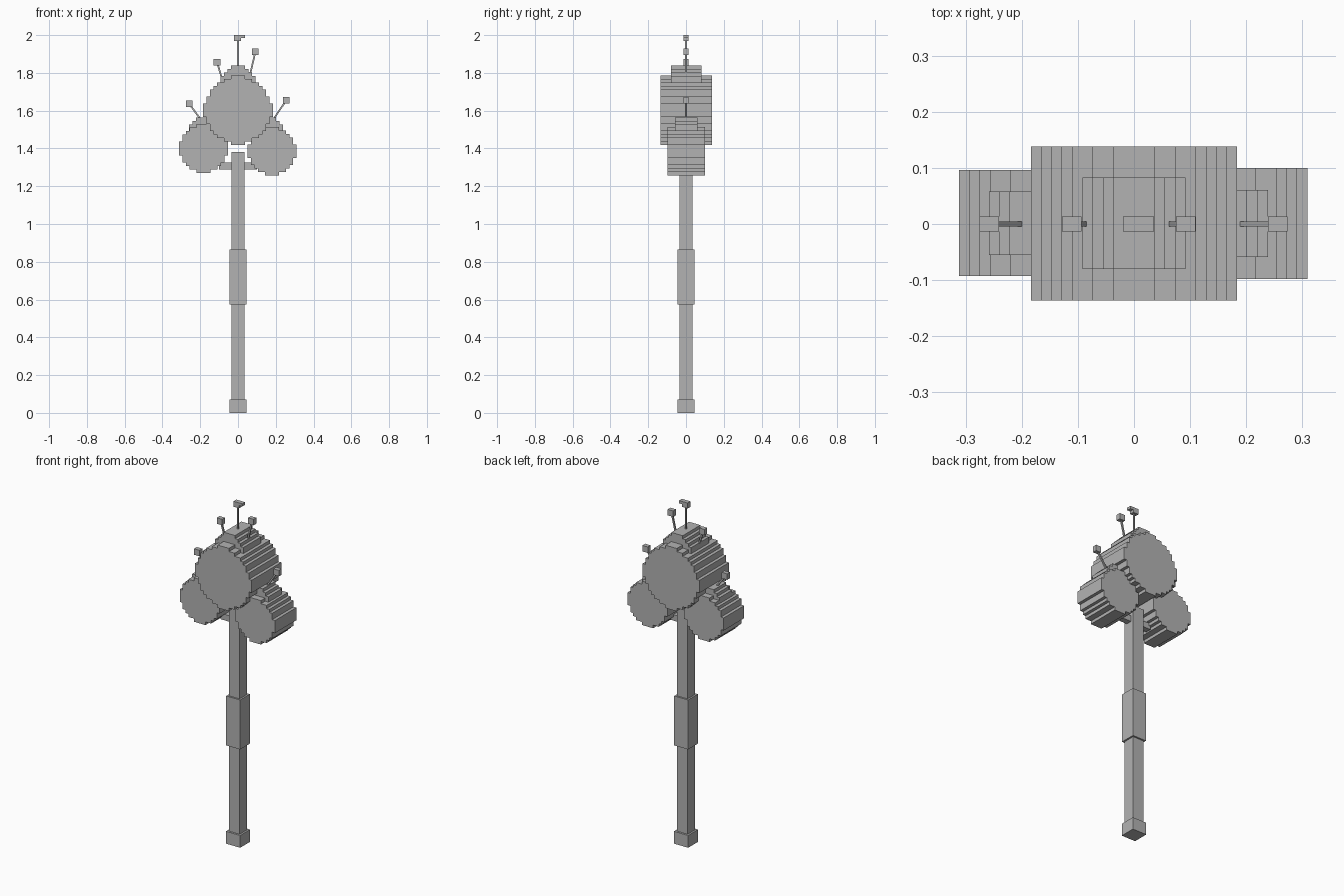
import bpy
import bmesh
from mathutils import Vector

cube = bpy.data.objects.get("Cube")
if cube:
    bpy.data.objects.remove(cube, do_unlink=True)

GREY = (0.45, 0.45, 0.45, 1.0)
mat = bpy.data.materials.new("plain grey")
mat.use_nodes = True
mat.diffuse_color = GREY
mat.node_tree.nodes["Principled BSDF"].inputs["Base Color"].default_value = GREY
STEP = 0.0184  # width of one stair step on the round heads


def finish(name, bm):
    bmesh.ops.recalc_face_normals(bm, faces=bm.faces)
    mesh = bpy.data.meshes.new(name)
    bm.to_mesh(mesh)
    bm.free()
    mesh.materials.append(mat)
    ob = bpy.data.objects.new(name, mesh)
    bpy.context.collection.objects.link(ob)
    return ob


def box(name, center, size):
    bm = bmesh.new()
    bmesh.ops.create_cube(bm, size=1)
    bmesh.ops.scale(bm, vec=size, verts=bm.verts)
    bmesh.ops.translate(bm, vec=center, verts=bm.verts)
    return finish(name, bm)


def stepped_drum(name, x, z, heights, y0, y1):
    """Stair-stepped disc: heights are half-heights of columns from the middle out."""
    quarter = []
    for i, h in enumerate(heights):
        for p in ((i, h), (i + 1, h)):
            if i and quarter[-1] == p:
                continue
            quarter.append(p)
    quarter = [p for p in quarter if p[0] > 0]
    # drop points lying in the middle of a flat run
    corners = [p for k, p in enumerate(quarter)
               if not (0 < k < len(quarter) - 1
                       and quarter[k - 1][1] == p[1] == quarter[k + 1][1])]
    if len(corners) > 1 and corners[0][1] == corners[1][1]:
        corners.pop(0)
    top = [(-a, b) for a, b in reversed(corners)] + corners
    outline = top + [(a, -b) for a, b in reversed(top)]
    bm = bmesh.new()
    face = bm.faces.new([bm.verts.new((x + a * STEP, y0, z + b * STEP))
                         for a, b in outline])
    new = bmesh.ops.extrude_face_region(bm, geom=[face])["geom"]
    bmesh.ops.translate(bm, vec=(0, y1 - y0, 0),
                        verts=[v for v in new if isinstance(v, bmesh.types.BMVert)])
    return finish(name, bm)


def rod(name, start, end, width=0.009):
    a, b = Vector((start[0], 0, start[1])), Vector((end[0], 0, end[1]))
    ob = box(name, (0, 0, 0), (width, width, (b - a).length))
    ob.location = (a + b) / 2
    ob.rotation_euler = (b - a).to_track_quat("Z", "Y").to_euler()


# Shaft with pommel, grip and cross bar
box("shaft", (0, 0, 0.69), (0.07, 0.07, 1.38))
box("pommel", (0, 0, 0.036), (0.092, 0.092, 0.072))
box("grip", (0, 0, 0.72), (0.09, 0.09, 0.29))
box("cross_bar", (0, 0, 1.307), (0.2, 0.035, 0.035))

# Large round head and its crown
stepped_drum("main_head", 0, 1.602, (10, 10, 9, 9, 8, 8, 7, 6, 4, 2), -0.136, 0.138)
stepped_drum("main_crown", 0, 1.748, (5, 5, 4, 3, 2), -0.08, 0.083)

# Side heads with smaller crowns
SIDE = (7, 7, 6, 6, 5, 4, 2)
CROWN = (4, 4, 3, 2)
stepped_drum("left_head", 0.18, 1.385, SIDE, -0.098, 0.1)
stepped_drum("left_crown", 0.165, 1.49, CROWN, -0.059, 0.061)
stepped_drum("right_head", -0.183, 1.4, SIDE, -0.093, 0.096)
stepped_drum("right_crown", -0.185, 1.49, CROWN, -0.055, 0.058)

# Antennae: rod foot and tip block centre
antennae = {
    "inner_right": ((-0.085, 1.77), (-0.111, 1.857)),
    "inner_left": ((0.066, 1.8), (0.092, 1.911)),
    "outer_right": ((-0.195, 1.55), (-0.258, 1.636)),
    "outer_left": ((0.185, 1.55), (0.256, 1.656)),
}
for name, (foot, tip) in antennae.items():
    rod(name + "_antenna", foot, tip)
    box(name + "_tip", (tip[0], 0, tip[1]), (0.035, 0.026, 0.035))
rod("top_antenna", (0, 1.82), (0, 1.98))
box("top_tip", (-0.002, 0, 1.984), (0.036, 0.026, 0.032))
box("top_tip_flag", (0.025, 0, 1.992), (0.022, 0.026, 0.016))
